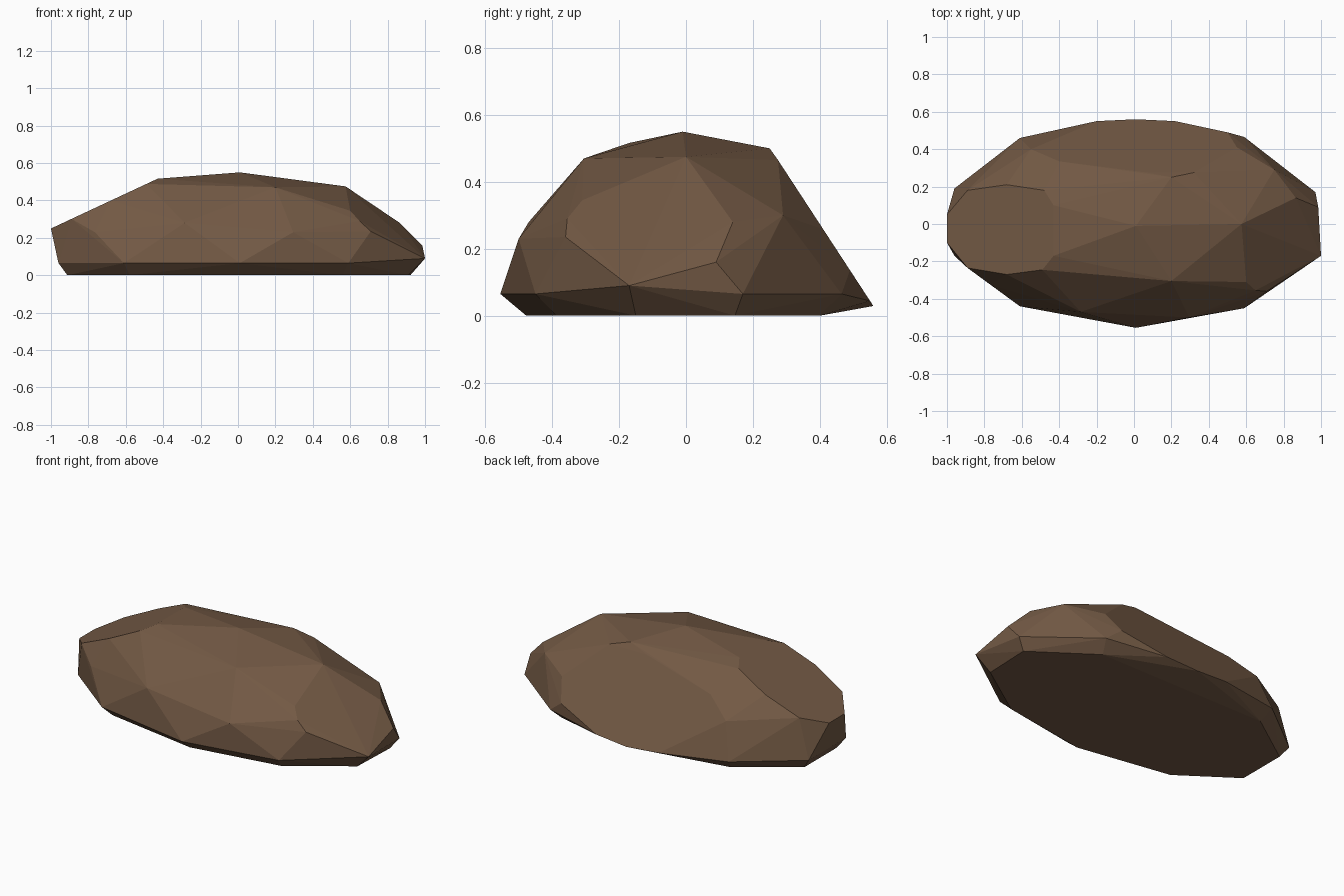
import bpy, bmesh, math

# Rim corners just above the ground (x, y)
rim = [(0.59, -0.45), (0.01, -0.555), (-0.61, -0.44), (-0.96, -0.17),
       (-0.96, 0.19), (-0.61, 0.46), (0.59, 0.465), (0.97, 0.17)]
points = [(x, y, 0.065) for x, y in rim]

# Flat base: the rim pulled inwards
points += [(x * 0.95, y * 0.86, 0.0) for x, y in rim]
points.append((0.91, -0.15, 0.0))

# Sloping chip on the left: corners lie on one inclined plane
left_chip = [(-1.0, 0.05), (-1.0, -0.10), (-0.89, 0.18), (-0.68, 0.21), (-0.48, 0.18),
             (-0.43, 0.10), (-0.43, -0.17), (-0.49, -0.245), (-0.68, -0.27), (-0.89, -0.235)]
points += [(x, y, 0.25 + 0.467 * (x + 1.0)) for x, y in left_chip]

# Large chip on the right: corners of one steep facet
points += [(0.575, 0.0, 0.475), (0.865, 0.14, 0.28), (0.985, 0.09, 0.16),
           (1.0, -0.17, 0.09), (0.71, -0.36, 0.235), (0.65, -0.355, 0.29),
           (0.60, -0.31, 0.345)]

# Crown and front knuckles
points += [(0.01, -0.01, 0.55), (0.20, -0.305, 0.47), (-0.285, -0.47, 0.28),
           (0.295, -0.50, 0.23), (-0.765, -0.325, 0.23)]

# Broad back slope: corners on one plane, steeper towards the ground
back_slope = [(0.07, 0.275), (0.32, 0.275), (-0.40, 0.335), (-0.55, 0.40), (0.55, 0.41),
              (0.50, 0.49), (-0.20, 0.55), (0.01, 0.56), (0.22, 0.55)]
points += [(x, y, 0.465 - 1.53 * (y - 0.275)) for x, y in back_slope]
points += [(0.20, 0.25, 0.50), (0.75, 0.29, 0.30)]

# Wrap the corners in a faceted skin and merge coplanar triangles
bm = bmesh.new()
for p in points:
    bm.verts.new(p)
hull = bmesh.ops.convex_hull(bm, input=bm.verts[:])
loose = [v for v in bm.verts if not v.link_faces]
bmesh.ops.delete(bm, geom=loose, context='VERTS')
bmesh.ops.dissolve_limit(bm, angle_limit=math.radians(1.5), verts=bm.verts[:], edges=bm.edges[:])
bmesh.ops.recalc_face_normals(bm, faces=bm.faces[:])

mesh = bpy.data.meshes.new("rock")
bm.to_mesh(mesh)
bm.free()

# One flat brown
brown = bpy.data.materials.new("earth brown")
brown.diffuse_color = (0.17, 0.10, 0.058, 1.0)
mesh.materials.append(brown)
rock = bpy.data.objects.new("rock", mesh)
bpy.context.collection.objects.link(rock)
